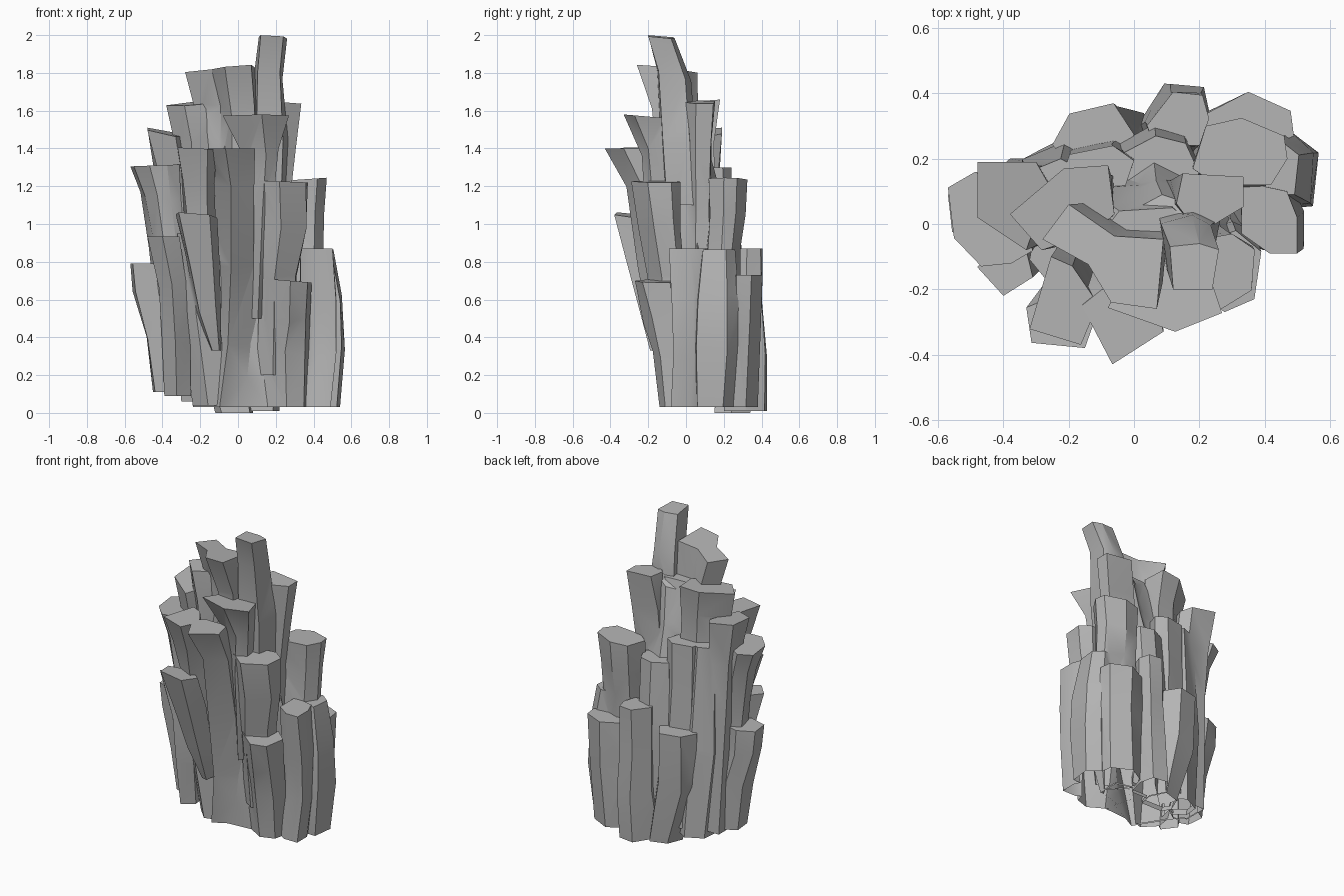
import bpy, bmesh, math, random

random.seed(4)
stone = bpy.data.materials.new("grey stone")
stone.diffuse_color = (0.46, 0.46, 0.46, 1)
parts = bpy.data.collections.new("column parts")
bpy.context.scene.collection.children.link(parts)


def unit_polygon(shape):
    """Outline stretched to the square -1..1: (sides, turn) or a list of points."""
    if isinstance(shape, list):
        pts = shape
    else:
        angles = [shape[1] + math.tau * i / shape[0] + random.uniform(-.18, .18) for i in range(shape[0])]
        pts = [(math.cos(a), math.sin(a)) for a in angles]
    xs, ys = [p[0] for p in pts], [p[1] for p in pts]
    return [(2 * (x - min(xs)) / (max(xs) - min(xs)) - 1,
             2 * (y - min(ys)) / (max(ys) - min(ys)) - 1) for x, y in pts]


def column(name, shape, rings, tilt=(0, 0), collection=parts):
    """Loft a stone column through rings (z, x0, x1, y0, y1), top to bottom."""
    poly = unit_polygon(shape)
    n = len(poly)
    bm = bmesh.new()
    loops = []
    for k, (z, x0, x1, y0, y1) in enumerate(rings):
        j = .008 if 0 < k < len(rings) - 1 else 0
        loop = []
        for u, v in poly:
            dz = tilt[0] * u + tilt[1] * v if k == 0 else random.uniform(-4, 4) * j
            loop.append(bm.verts.new(((x0 + x1 + u * (x1 - x0)) / 2 + random.uniform(-j, j),
                                      (y0 + y1 + v * (y1 - y0)) / 2 + random.uniform(-j, j), z + dz)))
        loops.append(loop)
    for a, b in zip(loops, loops[1:]):
        for i in range(n):
            bm.faces.new((a[i], a[(i + 1) % n], b[(i + 1) % n], b[i]))
    bm.faces.new(loops[0])
    bm.faces.new(loops[-1][::-1])
    bmesh.ops.triangulate(bm, faces=bm.faces)
    bmesh.ops.recalc_face_normals(bm, faces=bm.faces)
    me = bpy.data.meshes.new(name)
    bm.to_mesh(me)
    bm.free()
    me.materials.append(stone)
    ob = bpy.data.objects.new(name, me)
    collection.objects.link(ob)
    return ob


# Inner core
core = column("core", (6, .2), [(1.62, -.1, .2, -.1, .05), (1.3, -.2, .2, -.09, .12), (.7, -.25, .3, -.1, .2),
                                (.031, -.2, .3, -.1, .24)], collection=bpy.context.scene.collection)

# Summit columns
column("summit_column", [(.12, -.2), (.24, -.2), (.26, -.07), (.2, -.05), (.11, -.06)],
       [(1.99, .11, .26, -.20, -.06), (1.78, .09, .24, -.15, .02),
        (1.45, .08, .27, -.13, .05), (1.1, .08, .25, -.1, .08)], (-.004, -.006))
column("summit_front_column", [(-.2, .07), (-.28, -.04), (-.14, -.12), (-.07, -.24), (.07, -.26), (.09, -.04), (-.06, -.03)],
       [(1.82, -.28, .09, -.26, .06), (1.6, -.22, .1, -.18, .06),
        (1.3, -.2, .10, -.15, .08), (.8, -.18, .1, -.1, .1)], (.012, -.012))

# Upper columns
column("upper_right_column", [(.15, .15), (.34, .14), (.34, .05), (.2, -.03), (.13, .06)],
       [(1.645, .13, .335, -.03, .155), (1.4, .10, .30, -.03, .14),
        (1.1, .07, .27, -.02, .13), (.3, .05, .27, -.05, .15)], (-.008, 0))
column("upper_left_column", [(-.07, .18), (-.05, .03), (-.12, -.03), (-.28, -.08), (-.38, .03), (-.21, .17)],
       [(1.64, -.38, -.06, -.08, .18), (1.45, -.33, -.06, -.07, .15),
        (1.1, -.32, -.05, -.05, .16), (.1, -.28, .0, -.05, .26)], (.01, .01))
column("upper_front_column", [(-.07, -.25), (.13, -.32), (.27, -.265), (.22, -.12), (0, -.1)],
       [(1.57, -.08, .27, -.33, -.10), (1.38, .03, .22, -.24, -.06),
        (1.1, .06, .19, -.21, -.03), (.5, .07, .13, -.15, .0)], (0, -.01))
column("upper_far_left_column", [(-.48, .19), (-.3, .19), (-.26, .12), (-.33, -.08), (-.48, .02)],
       [(1.48, -.48, -.26, -.08, .19), (1.25, -.43, -.25, -.07, .17),
        (.9, -.42, -.2, -.07, .17), (.1, -.38, -.15, -.05, .2)], (-.02, .01))
column("upper_back_slope", (5, .4), [(1.6, .0, .18, -.02, .09), (1.38, -.06, .2, -.02, .14),
                                     (1.1, -.06, .18, .0, .2), (.1, -.1, .15, .0, .25)], (.04, -.02))

# Front columns
column("front_prow", [(-.07, -.43), (.08, -.33), (.05, -.2), (-.1, -.2), (-.16, -.25)],
       [(1.4, -.16, .09, -.43, -.20), (1.2, -.12, .08, -.31, -.1), (.8, -.12, .09, -.25, .0),
        (.35, -.17, .12, -.17, .1), (.03, -.24, .14, -.14, .15)])
column("front_left_prow", [(-.32, -.32), (-.2, -.37), (-.16, -.24), (-.22, -.12), (-.27, -.09)],
       [(1.4, -.32, -.11, -.37, -.10), (1.22, -.29, -.12, -.30, -.08),
        (1.02, -.27, -.12, -.27, -.05), (.4, -.22, -.1, -.15, .0)], (-.005, 0))
column("front_left_shard", (5, .2), [(1.045, -.33, -.11, -.38, -.20), (.8, -.27, -.1, -.32, -.12),
                                     (.55, -.22, -.09, -.26, -.08), (.33, -.14, -.09, -.19, -.08)], (-.01, -.01))
column("front_left_base", (6, .3), [(.95, -.32, -.1, -.2, .1), (.5, -.3, -.08, -.17, .12),
                                    (.04, -.24, .0, -.13, .15)])

# Left columns
column("left_column", [(-.57, .12), (-.48, .17), (-.35, .1), (-.29, -.08), (-.36, -.12), (-.46, -.13), (-.55, -.04)],
       [(1.31, -.57, -.31, -.13, .16), (1.15, -.51, -.3, -.11, .14),
        (.9, -.47, -.28, -.1, .12), (.2, -.4, -.25, -.08, .12)], (.005, 0))
column("left_front_column", [(-.48, -.13), (-.4, -.215), (-.31, -.16), (-.33, -.08), (-.42, -.06)],
       [(.935, -.48, -.31, -.22, -.06), (.65, -.42, -.28, -.19, -.02),
        (.4, -.4, -.26, -.17, .0), (.09, -.39, -.25, -.14, .02)])
column("left_low_column", (6, .7), [(.79, -.57, -.33, -.06, .14), (.62, -.56, -.3, -.06, .14),
                                    (.4, -.48, -.28, -.06, .15), (.11, -.45, -.24, -.05, .15)])

# Right columns
column("right_front_column", [(.37, -.07), (.36, -.2), (.22, -.29), (.11, -.2), (.14, -.05), (.3, -.02)],
       [(1.225, .11, .37, -.29, -.03), (1.0, .12, .365, -.25, -.03),
        (.7, .11, .31, -.2, .0), (.2, .1, .3, -.13, .05)], (-.005, 0))
column("right_front_low_column", (6, .4), [(.7, .15, .39, -.27, -.02), (.5, .14, .38, -.22, .0),
                                           (.3, .13, .37, -.17, .02), (.03, .13, .37, -.14, .05)], (-.01, 0))
column("right_back_column", [(.18, .17), (.22, .3), (.33, .325), (.46, .27), (.47, .2), (.42, .12), (.25, .12)],
       [(1.235, .18, .47, .12, .325), (1.05, .18, .45, .13, .31),
        (.85, .18, .445, .11, .29), (.04, .15, .42, .08, .28)], (.01, 0))
column("right_low_column", [(.34, .13), (.34, -.03), (.42, -.09), (.5, -.09), (.5, .02), (.47, .1)],
       [(.87, .33, .5, -.09, .13), (.6, .33, .515, -.07, .14),
        (.3, .33, .515, -.06, .13), (.03, .3, .49, -.08, .12)])
column("right_middle_low_column", [(.57, .21), (.5, .27), (.36, .25), (.36, .1), (.47, .06), (.555, .06)],
       [(.865, .32, .505, .09, .26), (.6, .34, .55, .06, .28),
        (.35, .34, .57, .05, .28), (.03, .3, .54, .06, .25)])

# Back columns
column("back_right_low_column", [(.2, .33), (.35, .41), (.48, .35), (.49, .27), (.35, .22), (.22, .25)],
       [(.73, .20, .49, .22, .405), (.45, .20, .49, .22, .40), (.03, .18, .46, .18, .38)])
column("back_middle_low_column", [(.04, .31), (.12, .41), (.21, .4), (.23, .33), (.2, .25), (.06, .25)],
       [(.87, .04, .23, .24, .405), (.6, .04, .22, .24, .41),
        (.3, .03, .23, .23, .43), (.01, .0, .22, .2, .43)])
column("back_column", (6, .3), [(1.3, -.22, .0, .08, .24), (1.05, -.22, .0, .1, .24),
                                (.1, -.22, .05, .1, .28)])
column("back_centre_column", (6, .7), [(1.15, -.03, .2, .08, .27), (.7, -.05, .2, .1, .3),
                                       (.03, -.05, .2, .1, .3)])
column("back_left_low_column", [(-.24, .25), (-.19, .34), (-.06, .37), (0, .28), (-.02, .2), (-.2, .2)],
       [(.75, -.25, .0, .19, .37), (.4, -.24, .02, .18, .36), (.0, -.12, .08, .15, .34)])
column("back_left_base", (6, .4), [(1.3, -.33, -.15, .04, .2), (.6, -.35, -.12, .05, .25),
                                   (.06, -.3, -.1, .06, .28)])

# Fuse the columns into one outer shell
mod = core.modifiers.new("fuse", 'BOOLEAN')
mod.operation, mod.solver, mod.operand_type, mod.collection = 'UNION', 'EXACT', 'COLLECTION', parts
fused = bpy.data.meshes.new_from_object(core.evaluated_get(bpy.context.evaluated_depsgraph_get()))
for ob in list(parts.objects) + [core]:
    bpy.data.objects.remove(ob)
bpy.data.collections.remove(parts)

# Open underside
bm = bmesh.new()
bm.from_mesh(fused)
under = [f for f in bm.faces if f.normal.z < -.5 and f.calc_center_median().z < .18]
bmesh.ops.delete(bm, geom=under, context='FACES')
bm.to_mesh(fused)
bm.free()
rock = bpy.data.objects.new("rock_column_cluster", fused)
bpy.context.scene.collection.objects.link(rock)

# Soft faces with crisp column edges
rock.select_set(True)
bpy.context.view_layer.objects.active = rock
bpy.ops.object.shade_smooth_by_angle(angle=math.radians(30))
